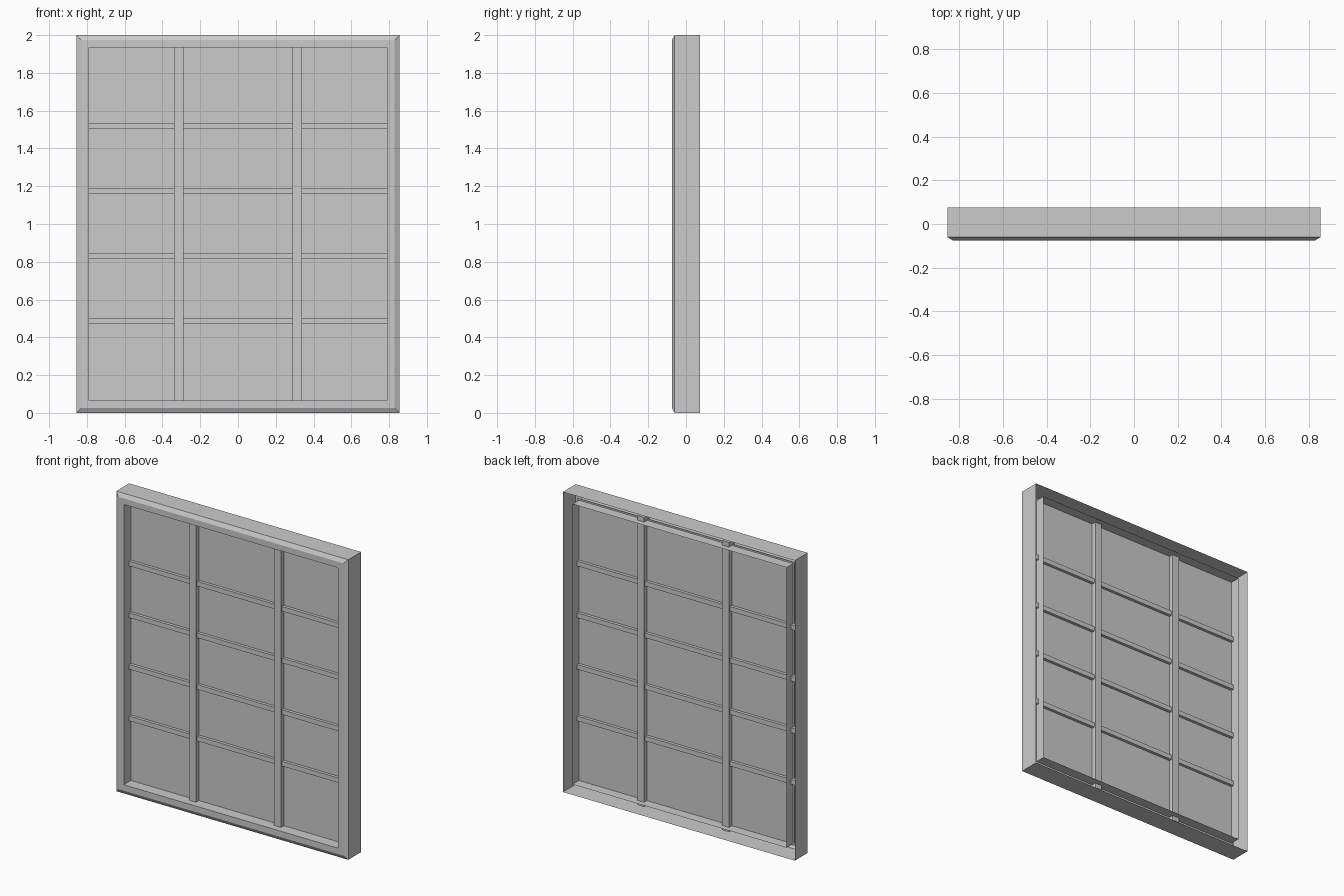
import bpy, bmesh

if "Cube" in bpy.data.objects:
    bpy.data.objects.remove(bpy.data.objects["Cube"])

W, H = 0.855, 2.0          # outer half width and height


def make_object(name, bm):
    mesh = bpy.data.meshes.new(name)
    bm.to_mesh(mesh)
    bm.free()
    obj = bpy.data.objects.new(name, mesh)
    bpy.context.collection.objects.link(obj)
    return obj


def box(name, x0, x1, y0, y1, z0, z1):
    bm = bmesh.new()
    bmesh.ops.create_cube(bm, size=1)
    for v in bm.verts:
        v.co.x = x1 if v.co.x > 0 else x0
        v.co.y = y1 if v.co.y > 0 else y0
        v.co.z = z1 if v.co.z > 0 else z0
    return make_object(name, bm)


# Frame: open-backed moulding, profile given as (inset from outer edge, depth)
profile = [(0, 0.075), (0, -0.06), (0.026, -0.075), (0.066, -0.075), (0.066, 0.068)]
bm = bmesh.new()
rings = []
for d, y in profile:
    corners = [(-W + d, d), (W - d, d), (W - d, H - d), (-W + d, H - d)]
    rings.append([bm.verts.new((x, y, z)) for x, z in corners])
for a, b in zip(rings, rings[1:]):
    for i in range(4):
        j = (i + 1) % 4
        bm.faces.new((a[i], a[j], b[j], b[i]))
bmesh.ops.recalc_face_normals(bm, faces=bm.faces)
make_object("window_frame", bm)

# Glass: single sheet tucked slightly into the frame
bm = bmesh.new()
g = 0.055
bm.faces.new([bm.verts.new((x, 0, z)) for x, z in
              [(-W + g, g), (W - g, g), (W - g, H - g), (-W + g, H - g)]])
make_object("glass_pane", bm)

# Upright glazing bars, ends running into the hollow frame
for side, x in (("left", -0.313), ("right", 0.313)):
    box("vertical_bar_" + side, x - 0.025, x + 0.025, -0.03, 0.03, 0.035, 1.965)

# Thinner cross bars
for i in range(4):
    z = 0.487 + i * 0.344
    box(f"horizontal_bar_{i + 1}", -0.82, 0.82, -0.02, 0.02, z - 0.016, z + 0.016)
